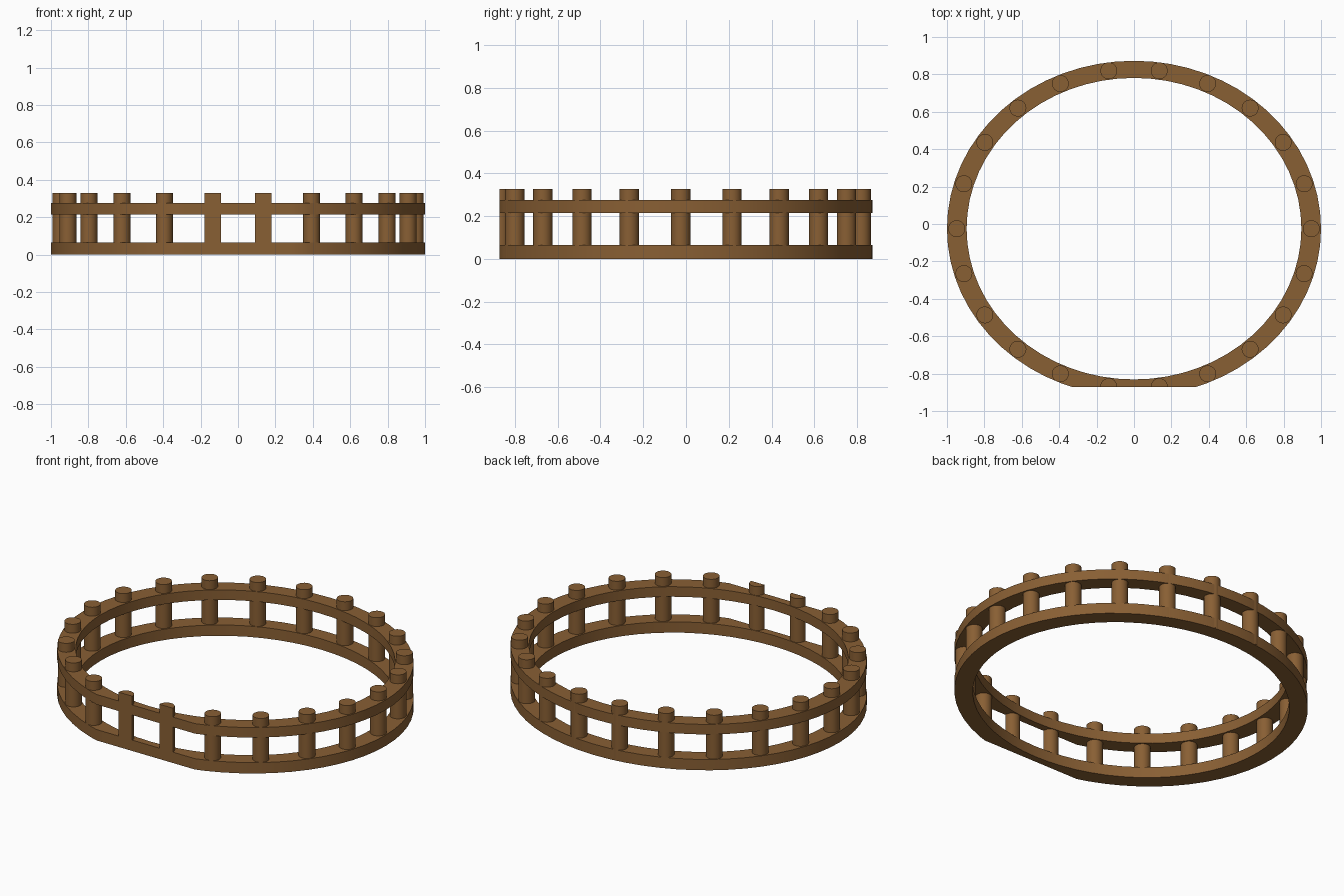
import bpy, bmesh, math

if "Cube" in bpy.data.objects:
    bpy.data.objects.remove(bpy.data.objects["Cube"])

CY = -0.025          # centre of the oval
CUT_Y = -0.8725      # flat front plane
SEG = 64

wood = bpy.data.materials.new("brown wood")
wood.diffuse_color = (0.25, 0.115, 0.034, 1)
wood.use_nodes = True
wood.node_tree.nodes["Principled BSDF"].inputs["Base Color"].default_value = wood.diffuse_color


def finish(bm, name):
    """Slice off the front, cap the cut and make the object."""
    res = bmesh.ops.bisect_plane(bm, geom=bm.verts[:] + bm.edges[:] + bm.faces[:],
                                 plane_co=(0, CUT_Y, 0), plane_no=(0, -1, 0),
                                 clear_outer=True)
    cut = [e for e in res["geom_cut"] if isinstance(e, bmesh.types.BMEdge)]
    if cut:
        bmesh.ops.edgeloop_fill(bm, edges=cut)
    bmesh.ops.recalc_face_normals(bm, faces=bm.faces[:])
    me = bpy.data.meshes.new(name)
    bm.to_mesh(me)
    bm.free()
    me.materials.append(wood)
    ob = bpy.data.objects.new(name, me)
    bpy.context.collection.objects.link(ob)
    bpy.ops.object.select_all(action='DESELECT')
    ob.select_set(True)
    bpy.context.view_layer.objects.active = ob
    bpy.ops.object.shade_smooth_by_angle(angle=math.radians(30))
    return ob


def rail(name, z0, z1):
    """Oval ring with a rectangular section."""
    bm = bmesh.new()
    section = [(1.0, 0.8975, z0), (1.0, 0.8975, z1), (0.895, 0.806, z1), (0.895, 0.806, z0)]
    rings = []
    for i in range(SEG):
        a = 2 * math.pi * i / SEG
        rings.append([bm.verts.new((rx * math.cos(a), CY + ry * math.sin(a), z))
                      for rx, ry, z in section])
    for i in range(SEG):
        p, q = rings[i], rings[(i + 1) % SEG]
        for j in range(4):
            k = (j + 1) % 4
            bm.faces.new((p[j], q[j], q[k], p[k]))
    finish(bm, name)


def post(name, x, y, z0, z1):
    """Round upright."""
    bm = bmesh.new()
    bmesh.ops.create_cone(bm, cap_ends=True, segments=32, radius1=0.045,
                          radius2=0.045, depth=z1 - z0)
    bmesh.ops.translate(bm, verts=bm.verts[:], vec=(x, y, (z0 + z1) / 2))
    finish(bm, name)


# Base and upper rails
rail("base_rail", 0.0, 0.065)
rail("upper_rail", 0.215, 0.275)

# Ring of 22 posts
for n in range(22):
    a = 2 * math.pi * n / 22
    post(f"post_{n + 1}", 0.948 * math.cos(a), CY + 0.853 * math.sin(a), 0.005, 0.328)
